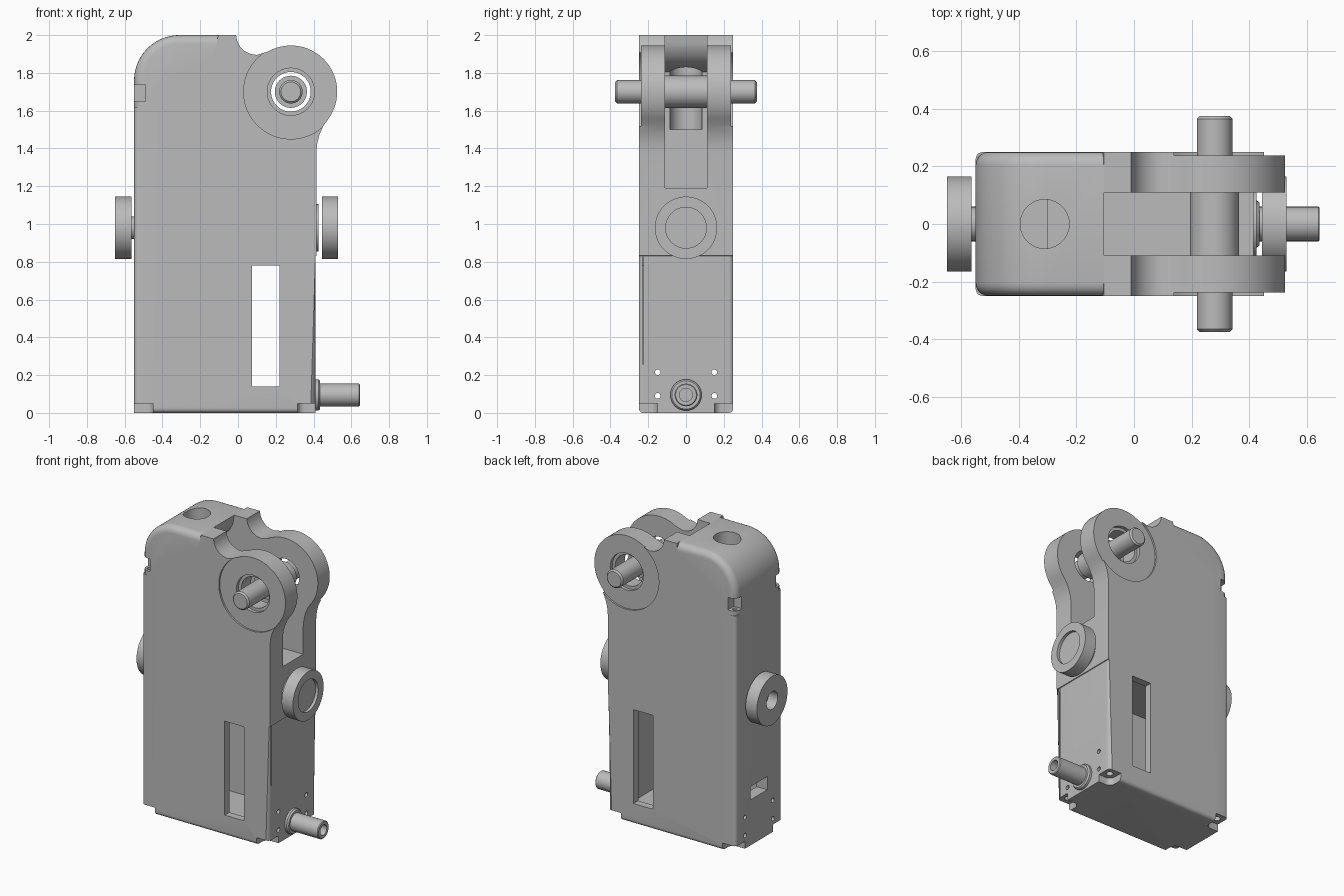
import bpy, bmesh
from math import cos, sin, pi, radians
from mathutils import Matrix, Vector

cube = bpy.data.objects.get("Cube")
if cube:
    bpy.data.objects.remove(cube, do_unlink=True)

grey = bpy.data.materials.new("plain_grey")
grey.use_nodes = True
COLOR = (0.5, 0.5, 0.5, 1)
grey.diffuse_color = COLOR
grey.node_tree.nodes["Principled BSDF"].inputs["Base Color"].default_value = COLOR


def add(name, bm):
    bmesh.ops.recalc_face_normals(bm, faces=bm.faces)
    mesh = bpy.data.meshes.new(name)
    bm.to_mesh(mesh)
    bm.free()
    mesh.materials.append(grey)
    ob = bpy.data.objects.new(name, mesh)
    bpy.context.collection.objects.link(ob)
    return ob


def activate(ob):
    bpy.ops.object.select_all(action='DESELECT')
    ob.select_set(True)
    bpy.context.view_layer.objects.active = ob


def smooth(ob):
    activate(ob)
    bpy.ops.object.shade_smooth_by_angle(angle=radians(30))


def arc(cx, cz, r, a0, a1, n):
    angles = [radians(a0 + (a1 - a0) * i / n) for i in range(n + 1)]
    return [(cx + r * cos(a), cz + r * sin(a)) for a in angles]


def slab(name, points, half, bevel, rounded):
    """Side profile extruded across y; rim edges picked by a rule are rounded."""
    bm = bmesh.new()
    face = bm.faces.new([bm.verts.new((x, -half, z)) for x, z in points])
    out = bmesh.ops.extrude_face_region(bm, geom=[face])
    moved = [v for v in out["geom"] if isinstance(v, bmesh.types.BMVert)]
    bmesh.ops.translate(bm, verts=moved, vec=(0, 2 * half, 0))
    rim = [e for e in bm.edges if abs(e.verts[0].co.y - e.verts[1].co.y) < 1e-4
           and rounded(e.verts[0].co) and rounded(e.verts[1].co)]
    bmesh.ops.bevel(bm, geom=rim, offset=bevel, segments=5, profile=0.5, affect='EDGES')
    return add(name, bm)


def box(name, lo, hi, corner=0):
    lo, hi = Vector(lo), Vector(hi)
    bm = bmesh.new()
    bmesh.ops.create_cube(bm, size=1)
    for v in bm.verts:
        v.co = (lo + hi) / 2 + v.co * (hi - lo)
    if corner:
        edges = [e for e in bm.edges if abs(e.verts[0].co.z - e.verts[1].co.z) > 1e-4]
        bmesh.ops.bevel(bm, geom=edges, offset=corner, segments=6, profile=0.5, affect='EDGES')
    return add(name, bm)


def turned(name, axis, origin, profile, sides=64):
    """Solid of revolution: profile of (radius, distance along axis)."""
    bm = bmesh.new()
    rings = []
    for r, h in profile:
        rings.append([bm.verts.new((r * cos(2 * pi * i / sides), r * sin(2 * pi * i / sides), h))
                      for i in range(sides)])
    for a, b in zip(rings, rings[1:]):
        for i in range(sides):
            j = (i + 1) % sides
            bm.faces.new((a[i], a[j], b[j], b[i]))
    bm.faces.new(rings[0])
    bm.faces.new(rings[-1])
    turn = Vector((0, 0, 1)).rotation_difference(Vector(axis)).to_matrix().to_4x4()
    bmesh.ops.transform(bm, matrix=Matrix.Translation(origin) @ turn, verts=bm.verts)
    return add(name, bm)


def rod(name, axis, origin, r, start, end, sides=64):
    return turned(name, axis, origin, [(r, start), (r, end)], sides)


def cut(target, cutters):
    for c in cutters:
        mod = target.modifiers.new("cut", 'BOOLEAN')
        mod.operation = 'DIFFERENCE'
        mod.solver = 'EXACT'
        mod.object = c
        activate(target)
        bpy.ops.object.modifier_apply(modifier=mod.name)
        bpy.data.objects.remove(c, do_unlink=True)
    smooth(target)


X, Y, Z = (1, 0, 0), (0, 1, 0), (0, 0, 1)
PIN = (0.28, 0, 1.7)

# Seam shared by the housing and the corner cap
seam = [(-0.105, 2), (-0.115, 1.94), (-0.14, 1.89), (-0.19, 1.845), (-0.26, 1.815),
        (-0.36, 1.79), (-0.42, 1.75), (-0.42, 1.62), (-0.55, 1.62)]

# Housing with two pivot lugs
lug = arc(PIN[0], PIN[2], 0.245, -35, 120, 36)
neck = [(0.10, 1.895), (0.065, 1.9), (0.035, 1.915), (0.01, 1.94), (-0.005, 1.97), (-0.01, 2)]
flank = [(0.41, 0), (0.41, 0.83), (0.415, 0.832), (0.415, 1.38), (0.42, 1.43),
         (0.432, 1.475), (0.452, 1.52)]
housing = slab("housing", [(-0.55, 0)] + flank + lug + neck + seam, 0.25, 0.025,
               lambda p: (p.x < -0.54) or (p.x > 0.405 and p.z < 0.831))

cutters = [box("slot", (-0.3, -0.11, 1.19), (0.7, 0.11, 2.2)),
           box("cavity", (-0.47, -0.2, 0.06), (0.34, 0.2, 0.85)),
           box("window", (0.075, -0.4, 0.14), (0.22, 0.4, 0.78)),
           box("port", (-0.6, -0.09, 0.31), (-0.4, 0.09, 0.40)),
           rod("pin_hole", Y, PIN, 0.105, -0.4, 0.4),
           rod("inlet", Z, (-0.31, 0, 0), 0.085, 1.5, 2.2)]
for s in (-1, 1):
    side = (0, s, 0)
    cutters += [rod("lug_recess", side, PIN, 0.25, 0.238, 0.4, 96),
                rod("pin_counterbore", side, PIN, 0.125, 0.215, 0.4)]
    for z in (0.09, 0.215):
        cutters.append(rod("screw_hole", X, (0, 0.15 * s, z), 0.015, -0.8, 0.8, 20))
    for x in (-0.55, 0.415):
        cutters.append(box("foot_notch", (x - 0.1, 0.25 * s - 0.1, -0.1),
                           (x + 0.1, 0.25 * s + 0.1, 0.05), 0.04))
        inner = x + 0.05 if x < 0 else x - 0.05
        cutters.append(rod("foot_hole", Z, (inner, 0.2 * s, 0), 0.022, 0, 0.1, 24))
cut(housing, cutters)

# Rounded corner cap
crown = [(-0.55, 1.62)] + arc(-0.31, 1.76, 0.24, 180, 90, 20)
cap = slab("corner_cap", crown + seam[:-1], 0.25, 0.045,
           lambda p: p.x < -0.54 or p.z > 1.99 or (p.x < -0.3 and p.z > 1.82))
cutters = [rod("inlet", Z, (-0.31, 0, 0), 0.085, 1.5, 2.2)]
for s in (-1, 1):
    cutters.append(box("cap_notch", (-0.7, 0.25 * s - 0.065, 1.65), (-0.49, 0.25 * s + 0.065, 1.735)))
    cutters.append(rod("cap_hole", Z, (-0.518, 0.215 * s, 0), 0.015, 1.6, 1.68, 20))
cut(cap, cutters)

# Pivot pin with thicker middle
smooth(turned("pivot_pin", Y, PIN, [
    (0.052, -0.375), (0.062, -0.365), (0.062, -0.11), (0.085, -0.11),
    (0.085, 0.11), (0.062, 0.11), (0.062, 0.365), (0.052, 0.375)]))

# Wheels on the two narrow sides
AXLE = (0, 0, 0.98)
smooth(rod("wheel_seat", X, AXLE, 0.125, 0.40, 0.425))
smooth(turned("left_wheel", X, AXLE, [
    (0.165, 0.445), (0.165, 0.53), (0.108, 0.53), (0.108, 0.51)]))
smooth(turned("right_wheel", X, AXLE, [
    (0.06, -0.58), (0.06, -0.65), (0.165, -0.65), (0.165, -0.565)]))
smooth(rod("right_wheel_hub", X, AXLE, 0.06, -0.57, -0.54))

# Outlet tube near the base
smooth(turned("outlet_tube", X, (0, 0, 0.095), [
    (0.083, 0.40), (0.083, 0.425), (0.075, 0.435), (0.06, 0.435),
    (0.06, 0.64), (0.055, 0.645), (0.035, 0.645), (0.035, 0.48)]))
